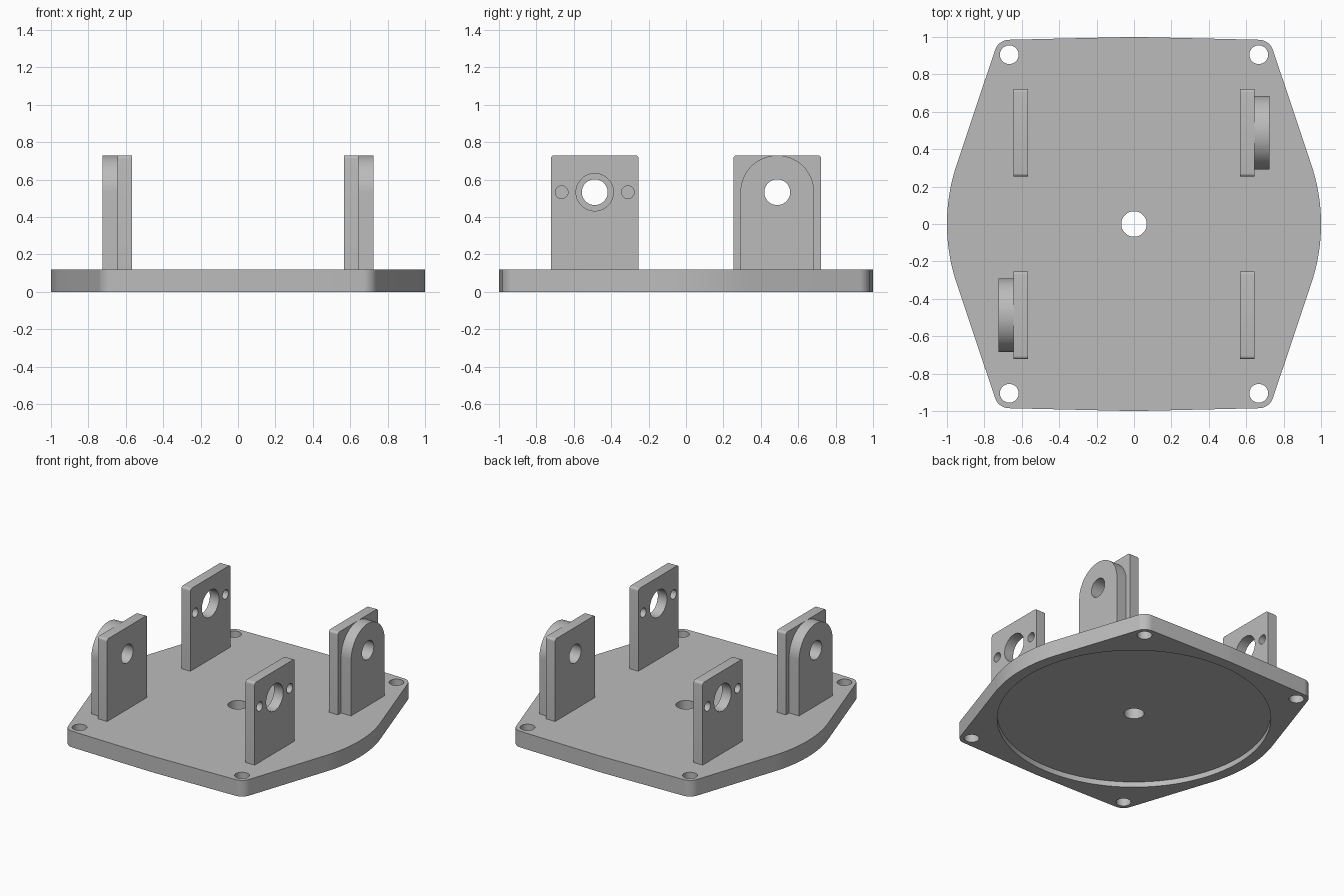
import bpy
import bmesh
from math import cos, sin, pi, radians, hypot, atan2, acos
from mathutils import Matrix

if "Cube" in bpy.data.objects:
    bpy.data.objects.remove(bpy.data.objects["Cube"])

grey = bpy.data.materials.new("machined grey")
grey.use_nodes = True
COLOUR = (0.5, 0.5, 0.5, 1)
grey.diffuse_color = COLOUR
grey.node_tree.nodes["Principled BSDF"].inputs["Base Color"].default_value = COLOUR

# Maps a profile drawn in (y, z) and extruded upward to one extruded along x
SIDEWAYS = Matrix(((0, 0, 1, 0), (1, 0, 0, 0), (0, 1, 0, 0), (0, 0, 0, 1)))


def arc(cx, cy, r, start, end, n):
    return [(cx + r * cos(start + (end - start) * i / n),
             cy + r * sin(start + (end - start) * i / n)) for i in range(n + 1)]


def circle(cx, cy, r, n=48):
    return arc(cx, cy, r, 0, 2 * pi, n)[:-1]


def prism(name, profile, low, high, matrix=None):
    """Extrude a closed profile between two heights."""
    bm = bmesh.new()
    face = bm.faces.new([bm.verts.new((x, y, low)) for x, y in profile])
    ext = bmesh.ops.extrude_face_region(bm, geom=[face])
    bmesh.ops.translate(bm, vec=(0, 0, high - low),
                        verts=[g for g in ext["geom"] if isinstance(g, bmesh.types.BMVert)])
    if matrix:
        bm.transform(matrix)
    bmesh.ops.recalc_face_normals(bm, faces=bm.faces)
    mesh = bpy.data.meshes.new(name)
    bm.to_mesh(mesh)
    bm.free()
    mesh.materials.append(grey)
    obj = bpy.data.objects.new(name, mesh)
    bpy.context.collection.objects.link(obj)
    return obj


def cut(obj, cutters):
    """Subtract the cutters, bake the result and shade it."""
    for cutter in cutters:
        cutter.hide_render = True
        mod = obj.modifiers.new("cut", "BOOLEAN")
        mod.operation, mod.solver, mod.object = "DIFFERENCE", "EXACT", cutter
    bpy.ops.object.select_all(action="DESELECT")
    obj.select_set(True)
    bpy.context.view_layer.objects.active = obj
    for mod in list(obj.modifiers):
        bpy.ops.object.modifier_apply(modifier=mod.name)
    for cutter in cutters:
        bpy.data.objects.remove(cutter)
    bpy.ops.object.shade_smooth_by_angle(angle=radians(30))


# Base plate: tangent hull of a unit disc and four small corner discs
CX, CY, CR, THICK = 0.667, 0.905, 0.08, 0.12
mid = atan2(CY, CX)
spread = acos((1 - CR) / hypot(CX, CY))
lo, hi = mid - spread, mid + spread
quarter = (arc(0, 0, 1, 0, lo, 12) + arc(CX, CY, CR, lo, hi, 12)
           + arc(0, 0, 1, hi, pi / 2, 2))
left_side = quarter + [(-x, y) for x, y in quarter[-2::-1]]
outline = left_side + [(x, -y) for x, y in left_side[-2:0:-1]]

base = prism("base_plate", outline, 0, THICK)
cutters = [prism("recess_cutter", circle(0, 0, 0.92, 128), -0.1, 0.04),
           prism("centre_cutter", circle(0, 0, 0.068), -0.2, 0.3)]
cutters += [prism("corner_cutter", circle(sx * CX, sy * CY, 0.05), -0.2, 0.3)
            for sx in (-1, 1) for sy in (-1, 1)]
cut(base, cutters)

# Upright brackets: two carry rounded bearing lugs, two carry motor holes
Y, AXIS, TOP, HALF, ROUND = 0.488, 0.533, 0.73, 0.235, 0.018
INNER, FACE, OUTER = 0.568, 0.643, 0.725
FOOT = THICK - 0.01


def bracket_profile(y):
    a, b = y - HALF, y + HALF
    return ([(a, FOOT), (b, FOOT)]
            + arc(b - ROUND, TOP - ROUND, ROUND, 0, pi / 2, 5)
            + arc(a + ROUND, TOP - ROUND, ROUND, pi / 2, pi, 5))


def hole(y, r):
    return prism("hole_cutter", circle(y, AXIS, r), -1, 1, SIDEWAYS)


for sx, xname in ((-1, "right"), (1, "left")):
    for sy, yname in ((-1, "front"), (1, "back")):
        y = sy * Y
        tag = yname + "_" + xname
        bracket = prism(tag + "_bracket", bracket_profile(y),
                        *sorted((sx * INNER, sx * FACE)), SIDEWAYS)
        if sx == sy:
            cut(bracket, [hole(y, 0.069)])
            lug_profile = ([(y - 0.197, FOOT), (y + 0.197, FOOT)]
                           + arc(y, AXIS, 0.197, 0, pi, 40))
            lug = prism(tag + "_bearing_lug", lug_profile,
                        *sorted((sx * FACE, sx * OUTER)), SIDEWAYS)
            cut(lug, [hole(y, 0.069)])
        else:
            cut(bracket, [hole(y, 0.1), hole(y - 0.177, 0.034), hole(y + 0.177, 0.034)])
